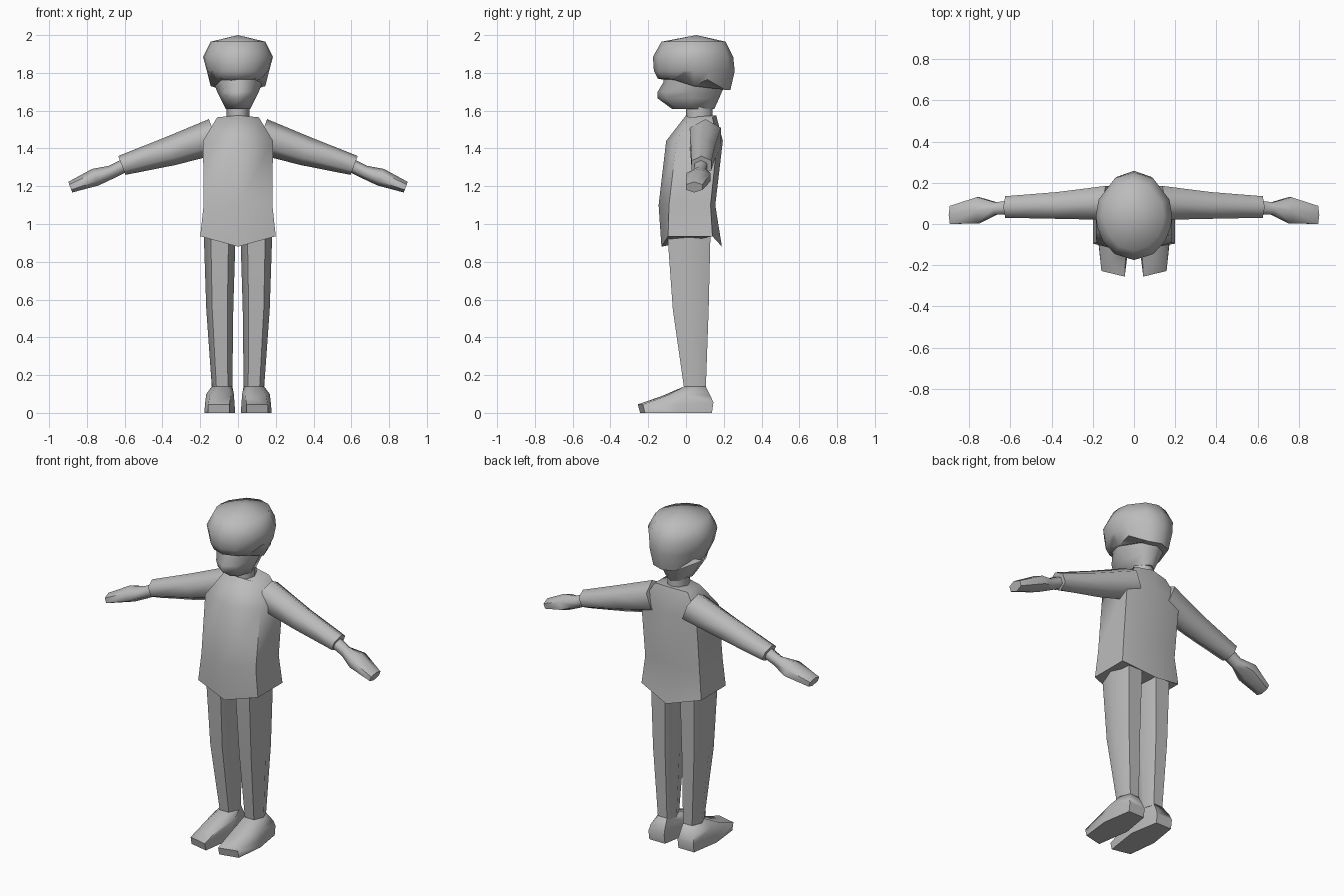
import bpy, bmesh, math
from mathutils import Vector

if "Cube" in bpy.data.objects:
    bpy.data.objects.remove(bpy.data.objects["Cube"])

grey = bpy.data.materials.new("plain_grey")
grey.diffuse_color = (0.5, 0.5, 0.5, 1)
grey.use_nodes = True
grey.node_tree.nodes["Principled BSDF"].inputs["Base Color"].default_value = grey.diffuse_color


def loft(name, rings, mirror=False, apex=None):
    """Skin a list of equal-length point rings, capping the ends."""
    bm = bmesh.new()
    rows = [[bm.verts.new(p) for p in ring] for ring in rings]
    n = len(rows[0])
    for a, b in zip(rows, rows[1:]):
        for i in range(n):
            j = (i + 1) % n
            bm.faces.new((a[i], a[j], b[j], b[i]))
    bm.faces.new(rows[0][::-1])
    if apex:
        tip = bm.verts.new(apex)
        for i in range(n):
            bm.faces.new((rows[-1][i], rows[-1][(i + 1) % n], tip))
    else:
        bm.faces.new(rows[-1])
    bmesh.ops.recalc_face_normals(bm, faces=bm.faces)
    mesh = bpy.data.meshes.new(name)
    bm.to_mesh(mesh)
    bm.free()
    obj = bpy.data.objects.new(name, mesh)
    bpy.context.collection.objects.link(obj)
    mesh.materials.append(grey)
    bpy.ops.object.select_all(action='DESELECT')
    obj.select_set(True)
    bpy.context.view_layer.objects.active = obj
    if mirror:
        obj.modifiers.new("mirror", 'MIRROR').use_clip = False
        bpy.ops.object.modifier_apply(modifier="mirror")
    bpy.ops.object.shade_smooth_by_angle(angle=math.radians(65))
    return obj


def oval(w, front, back, z, angles, mid=None):
    """Left-right symmetric ring; angle 0 is the front, 180 the back."""
    mid = (front + back) / 2 if mid is None else mid
    zs = z if isinstance(z, list) else [z] * len(angles)
    half = []
    for a, h in zip(angles, zs):
        s, c = math.sin(math.radians(a)), math.cos(math.radians(a))
        half.append((w * s, mid + c * (front - mid if c > 0 else mid - back), h))
    return half + [(-x, y, h) for x, y, h in half[-2:0:-1]]


# Shirt: six-sided body, hem dipping at the front and back centre
def body(w, f, sf, sb, b, zc, zs):
    return [(0, f, zc), (w, sf, zs), (w, sb, zs), (0, b, zc), (-w, sb, zs), (-w, sf, zs)]


loft("shirt", [
    body(0.2, -0.13, -0.095, 0.14, 0.19, 0.88, 0.935),
    body(0.182, -0.145, -0.09, 0.13, 0.155, 1.10, 1.10),
    body(0.185, -0.105, -0.05, 0.165, 0.195, 1.44, 1.44),
    body(0.11, 0.0, 0.02, 0.14, 0.16, 1.575, 1.565)])

# Neck and head
steps = [0, 40, 90, 140, 180]
loft("neck", [oval(0.06, 0.0, 0.14, 1.54, steps), oval(0.06, 0.0, 0.14, 1.64, steps)])
loft("head", [oval(w, f, b, z, steps, 0.03) for w, f, b, z in (
    (0.065, -0.075, 0.15, 1.61), (0.093, -0.15, 0.175, 1.665),
    (0.11, -0.15, 0.19, 1.70), (0.13, -0.12, 0.215, 1.75), (0.14, -0.12, 0.22, 1.82))])

# Hair cap with a jagged lower edge and pointed sideburns
cut = [0, 30, 55, 75, 90, 112, 150, 180]
loft("hair", [
    oval(0.145, -0.15, 0.235, [1.77, 1.77, 1.765, 1.80, 1.73, 1.765, 1.71, 1.71], cut, 0.04),
    oval(0.165, -0.17, 0.258, 1.81, cut, 0.04),
    oval(0.185, -0.175, 0.25, 1.885, cut, 0.04),
    oval(0.145, -0.13, 0.21, 1.965, cut, 0.04)], apex=(0, 0.055, 2.0))


# Arms: rings placed across a sloping axis
def across(x, z, depth, front, back, lean=0.38):
    mid, r, pts = (front + back) / 2, (back - front) / 2, []
    for k in range(6):
        a = math.radians(60 * k + 30)
        up = depth * math.sin(a)
        pts.append((x + up * lean, mid + r * math.cos(a) * 1.15, z + up))
    return pts


loft("sleeve", [
    across(0.12, 1.465, 0.09, 0.02, 0.185), across(0.36, 1.385, 0.073, 0.025, 0.155),
    across(0.615, 1.31, 0.05, 0.03, 0.135)], mirror=True)
loft("hand", [
    across(0.59, 1.315, 0.033, 0.045, 0.115), across(0.67, 1.275, 0.033, 0.045, 0.105),
    across(0.755, 1.248, 0.044, 0.003, 0.13), across(0.888, 1.195, 0.028, 0.0, 0.088)],
    mirror=True)


# Legs: six-sided rings listed as front pair, outer, back pair, inner
def limb(xi, xo, f, b, z):
    w, m = (xo - xi) * 0.22, (f + b) / 2
    return [(xi + w, f, z), (xo - w, f, z), (xo, m, z),
            (xo - w, b, z), (xi + w, b, z), (xi, m, z)]


loft("leg", [
    limb(0.012, 0.182, -0.1, 0.13, 0.97), limb(0.025, 0.168, -0.07, 0.12, 0.55),
    limb(0.03, 0.138, -0.01, 0.105, 0.13)], mirror=True)

# Feet: long shoes widening below the ankle
loft("foot", [
    limb(0.03, 0.138, -0.01, 0.105, 0.14),
    [(0.04, -0.13, 0.088), (0.15, -0.1, 0.092), (0.168, 0.0, 0.1),
     (0.145, 0.13, 0.09), (0.05, 0.13, 0.09), (0.022, 0.0, 0.1)],
    [(0.045, -0.255, 0.045), (0.158, -0.228, 0.045), (0.175, -0.04, 0.045),
     (0.15, 0.145, 0.055), (0.045, 0.145, 0.055), (0.018, -0.04, 0.045)],
    [(0.045, -0.243, 0), (0.158, -0.218, 0), (0.178, -0.04, 0),
     (0.15, 0.137, 0), (0.045, 0.137, 0), (0.015, -0.04, 0)]], mirror=True)
